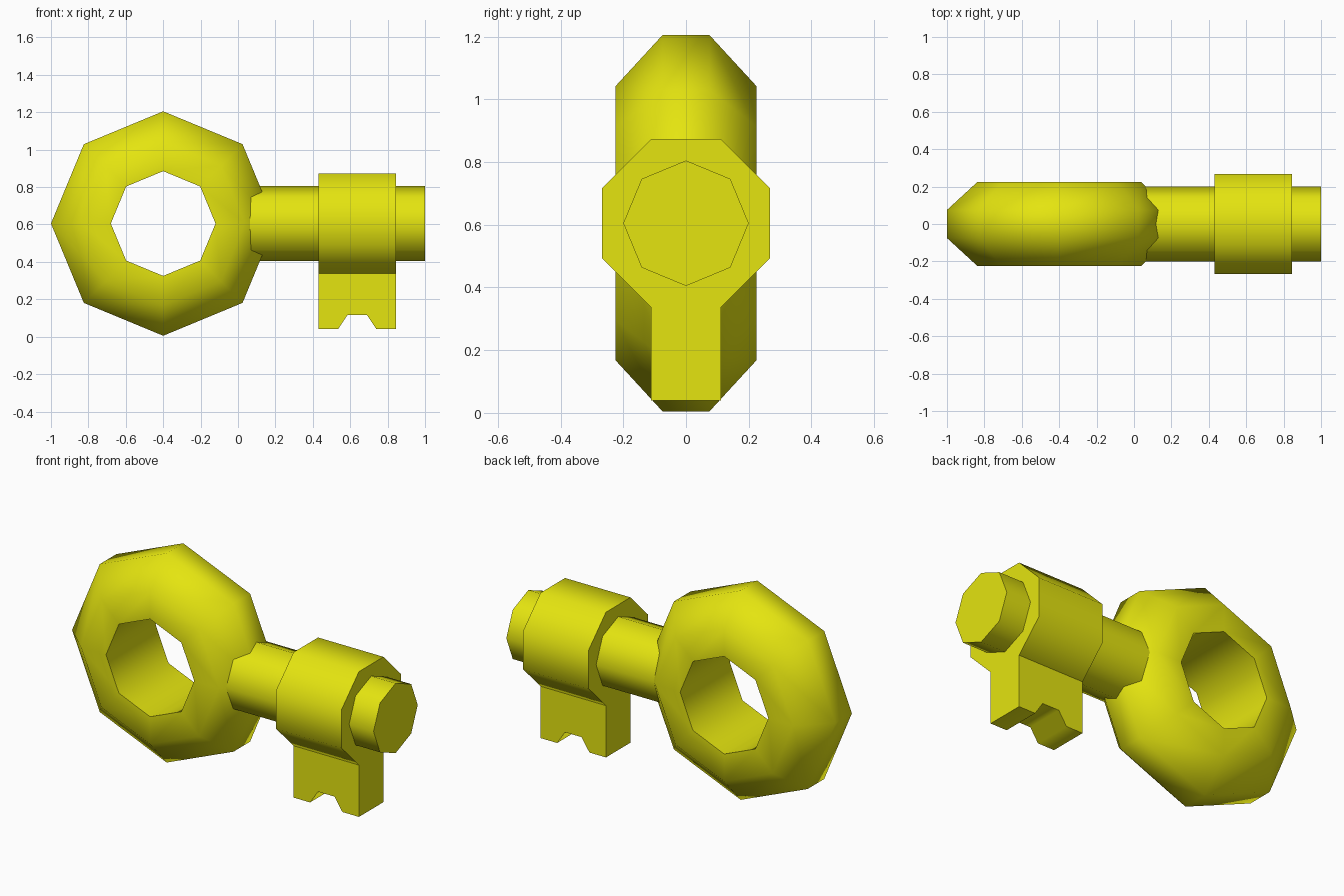
import bpy, bmesh, math
from mathutils import Vector

if "Cube" in bpy.data.objects:
    bpy.data.objects.remove(bpy.data.objects["Cube"])

gold = bpy.data.materials.new("key_yellow")
gold.diffuse_color = (0.78, 0.78, 0.005, 1)
gold.use_nodes = True
gold.node_tree.nodes["Principled BSDF"].inputs["Base Color"].default_value = gold.diffuse_color
CZ = 0.605  # height of the shaft axis


def finish(name, bm):
    bmesh.ops.recalc_face_normals(bm, faces=bm.faces)
    mesh = bpy.data.meshes.new(name)
    bm.to_mesh(mesh)
    bm.free()
    mesh.materials.append(gold)
    ob = bpy.data.objects.new(name, mesh)
    bpy.context.collection.objects.link(ob)
    bpy.ops.object.select_all(action='DESELECT')
    ob.select_set(True)
    bpy.context.view_layer.objects.active = ob
    bpy.ops.object.shade_smooth_by_angle(angle=math.radians(60))
    return ob


def prism(name, points, direction):
    """Extrude a planar outline along a direction."""
    bm = bmesh.new()
    face = bm.faces.new([bm.verts.new(p) for p in points])
    out = bmesh.ops.extrude_face_region(bm, geom=[face], use_keep_orig=True)
    verts = [g for g in out["geom"] if isinstance(g, bmesh.types.BMVert)]
    bmesh.ops.translate(bm, verts=verts, vec=Vector(direction))
    return finish(name, bm)


def octagon(x, radius, turn):
    return [(x, radius * math.cos(math.radians(45 * i + turn)),
             CZ + radius * math.sin(math.radians(45 * i + turn))) for i in range(8)]


# Ring handle: chamfered section spun in eight steps
section = [(0.28, -0.225), (0.437, -0.225), (0.6, -0.075),
           (0.6, 0.075), (0.437, 0.225), (0.28, 0.225)]
bm = bmesh.new()
vs = [bm.verts.new((-0.4 + r, y, CZ)) for r, y in section]
es = [bm.edges.new((vs[i], vs[(i + 1) % len(vs)])) for i in range(len(vs))]
bmesh.ops.spin(bm, geom=vs + es, cent=(-0.4, 0, CZ), axis=(0, 1, 0),
               angle=2 * math.pi, steps=8)
bmesh.ops.remove_doubles(bm, verts=bm.verts, dist=0.001)
finish("ring_handle", bm)

# Shaft and collar
prism("shaft", octagon(-0.05, 0.2, 0), (1.05, 0, 0))
prism("collar", octagon(0.43, 0.268 / math.cos(math.pi / 8), 22.5), (0.415, 0, 0))

# Key bit with a notch in its lower edge
outline = [(0.43, 0.337), (0.43, 0.04), (0.535, 0.04), (0.585, 0.115),
           (0.69, 0.115), (0.74, 0.04), (0.845, 0.04), (0.845, 0.337)]
prism("key_bit", [(x, -0.111, z) for x, z in outline], (0, 0.222, 0))
